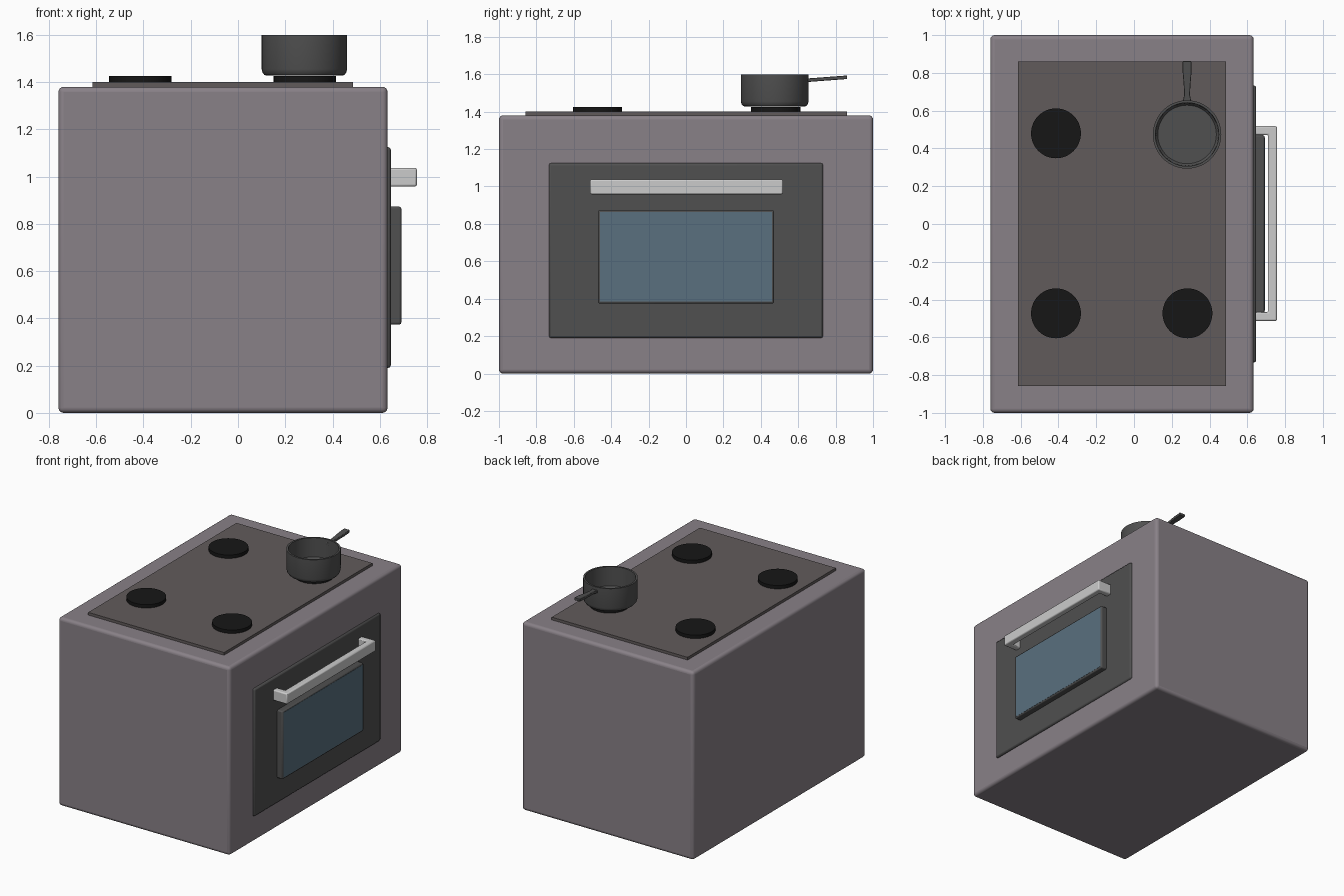
import bpy, bmesh
from math import pi, cos, sin

if "Cube" in bpy.data.objects:
    bpy.data.objects.remove(bpy.data.objects["Cube"])


def mat(name, r, g, b):
    m = bpy.data.materials.new(name)
    m.diffuse_color = (r, g, b, 1)
    m.use_nodes = True
    m.node_tree.nodes["Principled BSDF"].inputs["Base Color"].default_value = m.diffuse_color
    return m


ENAMEL = mat("enamel", 0.25, 0.22, 0.245)
HOB = mat("hob", 0.12, 0.105, 0.105)
BLACK = mat("black", 0.008, 0.008, 0.008)
DARK = mat("dark_metal", 0.08, 0.08, 0.08)
GLASS = mat("glass", 0.10, 0.16, 0.21)
STEEL = mat("steel", 0.6, 0.6, 0.58)


def finish(name, bm, material, bevel=0, segs=3):
    bmesh.ops.recalc_face_normals(bm, faces=bm.faces)
    me = bpy.data.meshes.new(name)
    bm.to_mesh(me)
    bm.free()
    ob = bpy.data.objects.new(name, me)
    bpy.context.collection.objects.link(ob)
    me.materials.append(material)
    if bevel:
        mod = ob.modifiers.new("bevel", 'BEVEL')
        mod.width, mod.segments = bevel, segs
    bpy.ops.object.select_all(action='DESELECT')
    bpy.context.view_layer.objects.active = ob
    ob.select_set(True)
    bpy.ops.object.shade_smooth_by_angle(angle=0.6)
    return ob


def box(name, x, y, z, material, bevel=0, segs=3):
    bm = bmesh.new()
    bmesh.ops.create_cube(bm, size=1)
    for v in bm.verts:
        for i, (a, b) in enumerate((x, y, z)):
            v.co[i] = a if v.co[i] < 0 else b
    return finish(name, bm, material, bevel, segs)


def lathe(name, cx, cy, profile, material, n=48):
    bm = bmesh.new()
    rings = []
    for r, z in profile:
        if r == 0:
            rings.append([bm.verts.new((cx, cy, z))] * n)
        else:
            rings.append([bm.verts.new((cx + r * cos(2 * pi * i / n),
                                        cy + r * sin(2 * pi * i / n), z)) for i in range(n)])
    for a, b in zip(rings, rings[1:]):
        for i in range(n):
            j = (i + 1) % n
            bm.faces.new(list(dict.fromkeys((a[i], a[j], b[j], b[i]))))
    return finish(name, bm, material)


def prism(name, pts, z0, z1, material, bevel=0, slope=0, y0=0):
    # outline in plan, extruded upward, optionally sloped along y
    bm = bmesh.new()
    f = bm.faces.new([bm.verts.new((x, y, z0 + slope * (y - y0))) for x, y in pts])
    ext = bmesh.ops.extrude_face_region(bm, geom=[f])
    for v in ext["geom"]:
        if isinstance(v, bmesh.types.BMVert):
            v.co.z += z1 - z0
    return finish(name, bm, material, bevel, 2)


# Cabinet and hob plate
box("oven_body", (-0.76, 0.633), (-1, 1), (0, 1.38), ENAMEL, 0.022, 4)
box("hob_plate", (-0.615, 0.487), (-0.857, 0.86), (1.37, 1.4), HOB)

# Four burners
for x in (-0.413, 0.283):
    for y in (-0.473, 0.48):
        lathe("burner", x, y, [(0, 1.39), (0.132, 1.39), (0.132, 1.425), (0, 1.425)], BLACK)

# Door panel and raised window with glass front
box("door_panel", (0.62, 0.647), (-0.733, 0.733), (0.19, 1.125), DARK, 0.012, 2)
box("window_frame", (0.635, 0.691), (-0.47, 0.47), (0.374, 0.873), DARK, 0.008, 2)
box("window_glass", (0.66, 0.6925), (-0.459, 0.459), (0.385, 0.863), GLASS)

# U-shaped door handle
prism("door_handle", [(0.64, -0.513), (0.757, -0.513), (0.757, 0.518), (0.64, 0.518),
                      (0.64, 0.472), (0.71, 0.472), (0.71, -0.467), (0.64, -0.467)],
      0.958, 1.037, STEEL, 0.008)

# Saucepan: turned bowl and rising handle
lathe("saucepan", 0.281, 0.474,
      [(0, 1.427), (0.155, 1.427), (0.169, 1.43), (0.177, 1.44), (0.181, 1.455), (0.181, 1.6),
       (0.168, 1.6), (0.166, 1.46), (0.155, 1.445), (0, 1.443)], DARK)
half = [(0.024, 0.64), (0.015, 0.685), (0.018, 0.74), (0.023, 0.8), (0.023, 0.862)]
prism("saucepan_handle", [(0.281 + w, y) for w, y in half] + [(0.281 - w, y) for w, y in half[::-1]],
      1.558, 1.577, DARK, 0.003, slope=0.075, y0=0.64)
